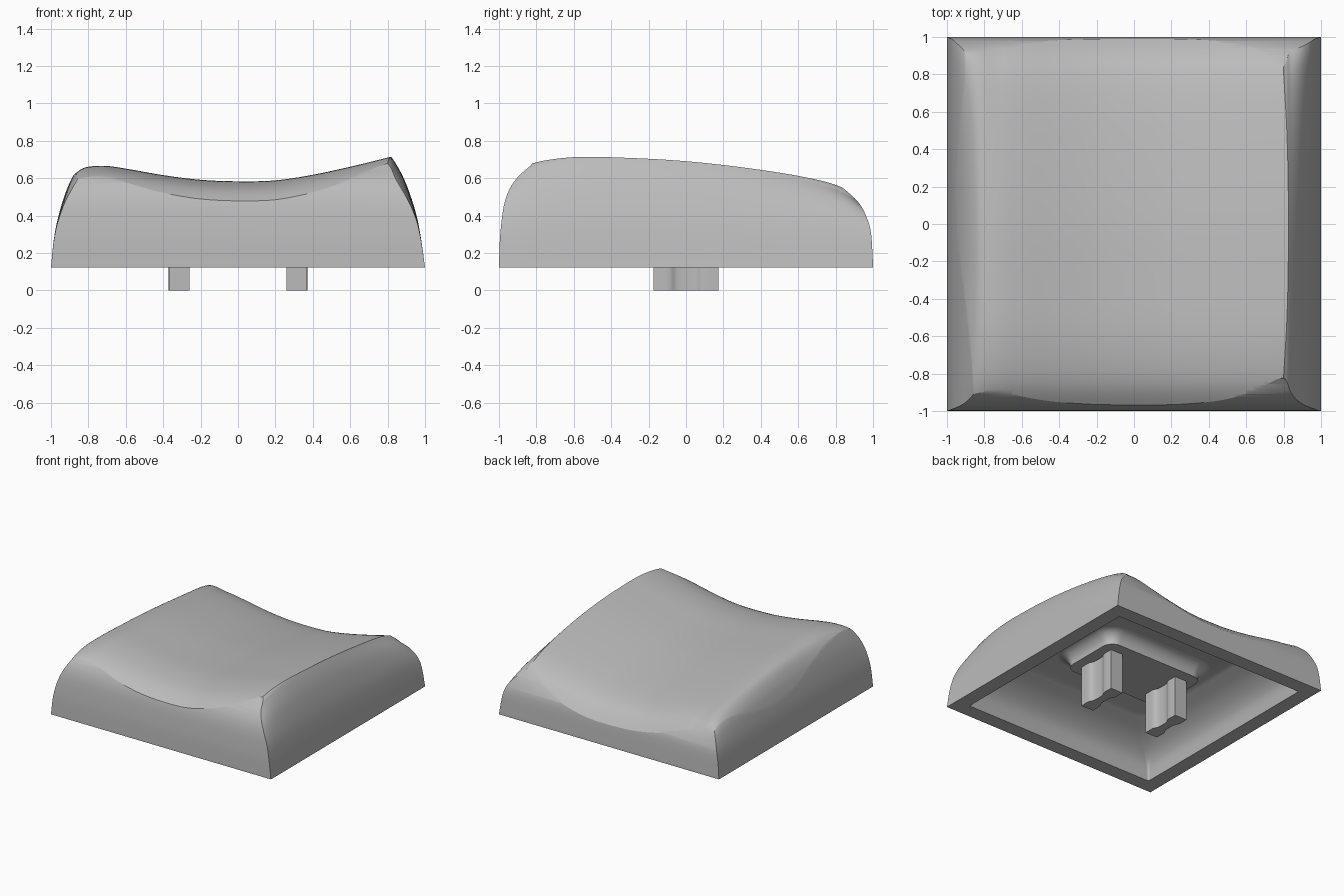
import bpy
import bmesh
import math
from mathutils import Vector

if "Cube" in bpy.data.objects:
    bpy.data.objects.remove(bpy.data.objects["Cube"])

BASE = 0.122      # height of the lower rim
CREST = 0.59      # rise from the rim to the highest point
ROOF = 0.437      # height of the hollow's ceiling

grey = bpy.data.materials.new("matte grey")
grey.use_nodes = True
grey.diffuse_color = (0.5, 0.5, 0.5, 1)
grey.node_tree.nodes["Principled BSDF"].inputs["Base Color"].default_value = (0.5, 0.5, 0.5, 1)


def smooth(points, steps=6):
    """Catmull-Rom curve through points."""
    p = [Vector(q) for q in points]
    p = [2 * p[0] - p[1]] + p + [2 * p[-1] - p[-2]]
    out = []
    for a, b, c, d in zip(p, p[1:], p[2:], p[3:]):
        for i in range(steps):
            t = i / steps
            out.append(0.5 * (2 * b + (c - a) * t + (2 * a - 5 * b + 4 * c - d) * t * t
                              + (3 * b - a - 3 * c + d) * t ** 3))
    return out + [p[-2]]


def finish(name, bm):
    bmesh.ops.recalc_face_normals(bm, faces=bm.faces[:])
    mesh = bpy.data.meshes.new(name)
    bm.to_mesh(mesh)
    bm.free()
    mesh.materials.append(grey)
    obj = bpy.data.objects.new(name, mesh)
    bpy.context.collection.objects.link(obj)
    return obj


def block(name, cols, rows, height, floor):
    """Solid under a sheet spanned by an x profile and a y profile."""
    bm = bmesh.new()
    grid = [[bm.verts.new((c[0], r[0], height(c, r))) for c in cols] for r in rows]
    for a, b in zip(grid, grid[1:]):
        for i in range(len(cols) - 1):
            bm.faces.new((a[i], a[i + 1], b[i + 1], b[i]))
    low = bmesh.ops.extrude_face_region(bm, geom=bm.faces[:], use_keep_orig=True)["geom"]
    for v in low:
        if isinstance(v, bmesh.types.BMVert):
            v.co.z = floor
    return finish(name, bm)


def select(obj):
    bpy.ops.object.select_all(action="DESELECT")
    obj.select_set(True)
    bpy.context.view_layer.objects.active = obj


def combine(target, other, operation):
    mod = target.modifiers.new(operation.lower(), "BOOLEAN")
    mod.operation, mod.object, mod.solver = operation, other, "EXACT"
    select(target)
    bpy.ops.object.modifier_apply(modifier=mod.name)
    bpy.data.objects.remove(other)


def shade(obj):
    select(obj)
    bpy.ops.object.shade_smooth_by_angle(angle=math.radians(25))


def loft(name, rings):
    """Closed solid through rings of equal length."""
    bm = bmesh.new()
    loops = [[bm.verts.new(p) for p in ring] for ring in rings]
    n = len(loops[0])
    for a, b in zip(loops, loops[1:]):
        for i in range(n):
            bm.faces.new((a[i], a[(i + 1) % n], b[(i + 1) % n], b[i]))
    bm.faces.new(loops[0])
    bm.faces.new(loops[-1])
    obj = finish(name, bm)
    shade(obj)
    return obj


def rounded_ring(hx, hy, r, z, steps=8):
    ring = []
    for k, (sx, sy) in enumerate([(1, 1), (-1, 1), (-1, -1), (1, -1)]):
        for i in range(steps + 1):
            a = math.pi / 2 * (k + i / steps)
            ring.append((sx * (hx - r) + r * math.cos(a), sy * (hy - r) + r * math.sin(a), z))
    return ring


# Profiles: dish across, its fall from front to back, and the walls
dish_x = smooth([(-1.05, .56), (-.94, .62), (-.9, .64), (-.83, .66), (-.72, .67),
                 (-.6, .655), (-.4, .62), (-.2, .595), (0, .587), (.2, .592), (.4, .622),
                 (.6, .665), (.8, .714), (1.05, .78)])
fall_y = smooth([(-1.05, -.19), (-.97, -.11), (-.83, -.037), (-.6, -.005), (-.3, -.012), (0, -.03),
                 (.3, -.062), (.6, -.105), (.8, -.15), (.92, -.215), (1.05, -.36)])
front_back = smooth([(-1, .14), (-.993, .3), (-.97, .47), (-.92, .58), (-.83, .668), (-.6, .85),
                     (.4, .85), (.7, .65), (.86, .53), (.93, .46), (.97, .38), (.99, .3), (1, .14)])
side_wall = smooth([(-1, BASE), (-.985, .27), (-.96, .4), (-.91, .56), (-.83, .72), (-.7, .9),
                    (.7, .9), (.79, .76), (.83, .715), (.89, .6), (.945, .44), (.975, .3), (1, BASE)])
span = [(-1.1, 0), (1.1, 0)]


def fall_at(x, fall):
    # the far left edge falls away less than the rest
    t = min(1, max(0, (-.7 - x) / .25))
    return fall * (1 - .3 * t * t * (3 - 2 * t))


def dish_height(col, row):
    # the left edge rolls over, most of all mid-length
    x, y = col[0], row[0]
    roll = 7 * max(0, -.8 - x) ** 2 * max(0, 1 - y * y)
    return col[1] + fall_at(x, row[1]) - roll


def side_height(col, row):
    # upper part of the side walls leans in as the ridge falls
    rise = col[1] - BASE
    lean = 1 - (1 + fall_at(col[0], row[1]) / CREST) * (1 - .08 * row[0] ** 2)
    return BASE + rise * (1 - lean * min(1, rise / CREST) ** 1.25)


def row_height(col, row):
    return row[1]


# Cap shell: front/back walls, side walls and dish intersected
cap = block("cap_shell", span, front_back, row_height, BASE)
combine(cap, block("side_walls", side_wall, fall_y, side_height, -.2), "INTERSECT")
combine(cap, block("dish", dish_x, fall_y, dish_height, -.3), "INTERSECT")

# Hollow underside, its corners rounding off towards the ceiling
section = smooth([(.885, .1, .01), (.84, .25, .03), (.73, .355, .08), (.56, ROOF, .13)])
combine(cap, loft("hollow", [rounded_ring(h + .02 * i / len(section), h, r, z)
                             for i, (h, z, r) in enumerate(section)]), "DIFFERENCE")
shade(cap)

# Mounting plate under the roof, with a flared edge
rings = []
for i in range(9):
    a = math.pi / 2 * i / 8
    out = .1 * (1 - math.cos(a))
    rings.append(rounded_ring(.45 + out, .265 + out, .09 + out, .335 + (ROOF - .334) * math.sin(a)))
loft("mounting_plate", rings)


# Two stems with hollowed flanks
def stem_ring(x, z):
    flank = smooth([(.055, -.173), (.055, -.09), (.036, -.045), (.036, .045), (.055, .09), (.055, .173)], 4)
    outline = [(p.x, p.y) for p in flank] + [(-p.x, p.y) for p in reversed(flank)]
    return [(x + px, py, z) for px, py in outline]


for name, x in (("left_stem", .315), ("right_stem", -.315)):
    loft(name, [stem_ring(x, 0), stem_ring(x, .34)])
